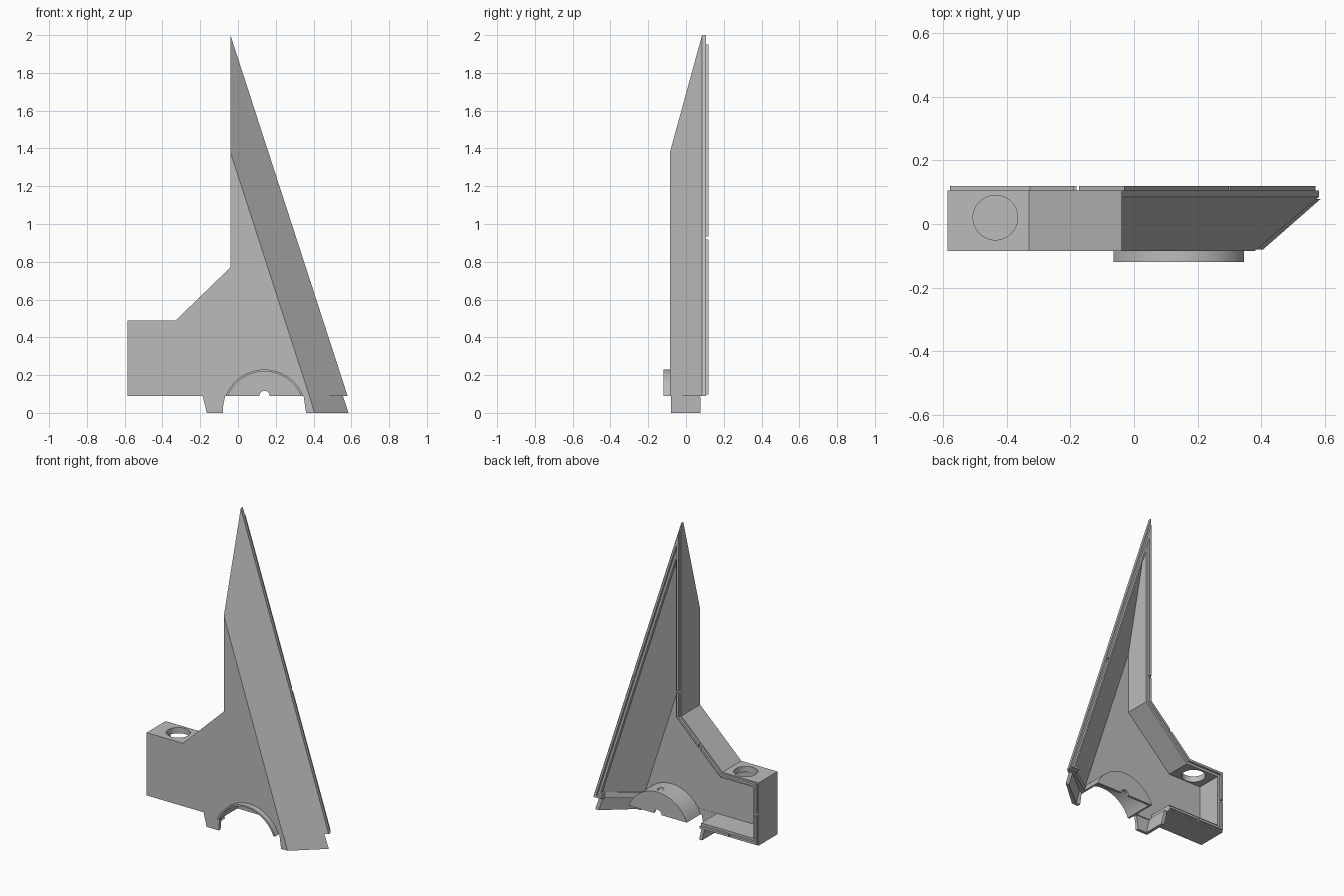
import bpy, bmesh, math
from mathutils import Vector

if "Cube" in bpy.data.objects:
    bpy.data.objects.remove(bpy.data.objects["Cube"], do_unlink=True)

grey = bpy.data.materials.new("plain grey")
grey.use_nodes = True
COLOUR = (0.5, 0.5, 0.5, 1)
grey.diffuse_color = COLOUR
grey.node_tree.nodes["Principled BSDF"].inputs["Base Color"].default_value = COLOUR


def loft(name, rings):
    """Skin matching rings of points and cap both ends."""
    bm = bmesh.new()
    rows = [[bm.verts.new(p) for p in ring] for ring in rings]
    for a, b in zip(rows, rows[1:]):
        for i in range(len(a)):
            j = (i + 1) % len(a)
            bm.faces.new((a[i], a[j], b[j], b[i]))
    bm.faces.new(rows[0])
    bm.faces.new(rows[-1])
    bmesh.ops.recalc_face_normals(bm, faces=bm.faces)
    mesh = bpy.data.meshes.new(name)
    bm.to_mesh(mesh)
    bm.free()
    mesh.materials.append(grey)
    ob = bpy.data.objects.new(name, mesh)
    bpy.context.collection.objects.link(ob)
    return ob


def at_y(points, y):
    return [(x, y, z) for x, z in points]


def extrude_y(name, points, y0, y1):
    return loft(name, [at_y(points, y0), at_y(points, y1)])


def extrude_z(name, points, z0, z1):
    return loft(name, [[(x, y, z) for x, y in points] for z in (z0, z1)])


def circle(cx, cy, r, start=0, end=2 * math.pi, n=48, closed=True):
    count = n if closed else n + 1
    return [(cx + r * math.cos(start + (end - start) * i / n),
             cy + r * math.sin(start + (end - start) * i / n)) for i in range(count)]


def inset(points, d):
    """Move every side of a clockwise outline inwards by d."""
    out = []
    for i, p in enumerate(points):
        p = Vector(p)
        a = (p - Vector(points[i - 1])).normalized()
        b = (Vector(points[(i + 1) % len(points)]) - p).normalized()
        na, nb = Vector((a.y, -a.x)), Vector((b.y, -b.x))
        out.append(tuple(p + (na + nb) * d / (1 + na.dot(nb))))
    return out


def cut(target, cutter):
    cutter.hide_render = True
    mod = target.modifiers.new("cut", 'BOOLEAN')
    mod.operation, mod.solver, mod.object = 'DIFFERENCE', 'EXACT', cutter
    bpy.context.view_layer.objects.active = target
    bpy.ops.object.modifier_apply(modifier=mod.name)
    bpy.data.objects.remove(cutter, do_unlink=True)


# Hollow fin shell with a raised lip around the open back
base = [(-.585, .09), (-.585, .49), (-.33, .49), (-.04, .77)]
front = base + [(-.04, 1.38), (.378, .09)]
back = base + [(-.04, 2.0), (.58, .09)]
WALL, LIP_OUT, LIP_IN = .037, .008, .022
RIM, LIP = .105, .12
shell = loft("fin_shell", [
    at_y(front, -.085), at_y(back, .085), at_y(back, RIM),
    at_y(inset(back, LIP_OUT), RIM), at_y(inset(back, LIP_OUT), LIP),
    at_y(inset(back, LIP_IN), LIP), at_y(inset(back, LIP_IN), RIM),
    at_y(inset(back, WALL), RIM), at_y(inset(back, WALL), .085),
    at_y(inset(front, WALL), -.055)])

# Bottom opening, arch opening and the round hole on the side block
opening = [(-.18, -.054), (.32, -.054), (.515, .08), (.515, .2), (-.18, .2)]
cut(shell, extrude_z("opening_cutter", opening, 0, .13))
ARCH_X, ARCH_Z, R_OUT, R_IN = .14, .01, .22, .209
cut(shell, extrude_y("arch_cutter", circle(ARCH_X, ARCH_Z, .214), -.2, -.02))
cut(shell, extrude_z("hole_cutter", circle(-.435, .02, .07), .4, .6))

# Small gaps in the lip, one on each side
for x, z in [(-.04, .925), (.3, .925), (-.18, .63), (-.57, .29), (-.39, .1)]:
    size = .035 if z == .925 else .012
    wide, tall = (.035, .008) if x in (-.04, .3, -.57) else (.008, .035)
    box = [(x - wide, z - tall), (x - wide, z + tall), (x + wide, z + tall), (x + wide, z - tall)]
    cut(shell, extrude_y("gap_cutter", box, RIM + .0005, .15))


def arch(r, bottom=.09, n=32):
    a = math.asin((bottom - ARCH_Z) / r)
    return circle(ARCH_X, ARCH_Z, r, a, math.pi - a, n, False)


# Arched collar through the front wall, closed by a notched plate at the back
collar = extrude_y("arch_collar", arch(R_OUT) + arch(R_IN)[::-1], -.12, .085)
cut(collar, extrude_z("pin_cutter", circle(.15, .04, .02, n=20), .15, .3))
notch = circle(ARCH_X, .09, .027, math.pi, 0, 12, False)
extrude_y("arch_plate", arch(.213) + notch, .07, .085)

# Left-hand tab: front plate and slanted side plate
extrude_y("side_tab_front", [(-.19, .1), (-.165, 0), (-.08, 0), (-.078, .04), (-.066, .1)], -.08, -.06)
extrude_y("side_tab_slant", [(-.19, .1), (-.165, 0), (-.145, 0), (-.168, .1)], -.08, .075)

# Tab under the sloping face
tab_low = [(.405, -.08), (.585, .078), (.56, .078), (.39, -.06), (.36, -.06), (.36, -.08)]
tab_top = [(.375, -.08), (.552, .075), (.527, .075), (.362, -.06), (.346, -.06), (.346, -.08)]
loft("slope_tab", [[(x, y, 0) for x, y in tab_low], [(x, y, .1) for x, y in tab_top]])

# Smooth the round parts and keep their edges crisp
bpy.ops.object.select_all(action='DESELECT')
for ob in (shell, collar):
    ob.select_set(True)
bpy.context.view_layer.objects.active = shell
bpy.ops.object.shade_smooth_by_angle(angle=math.radians(15))
